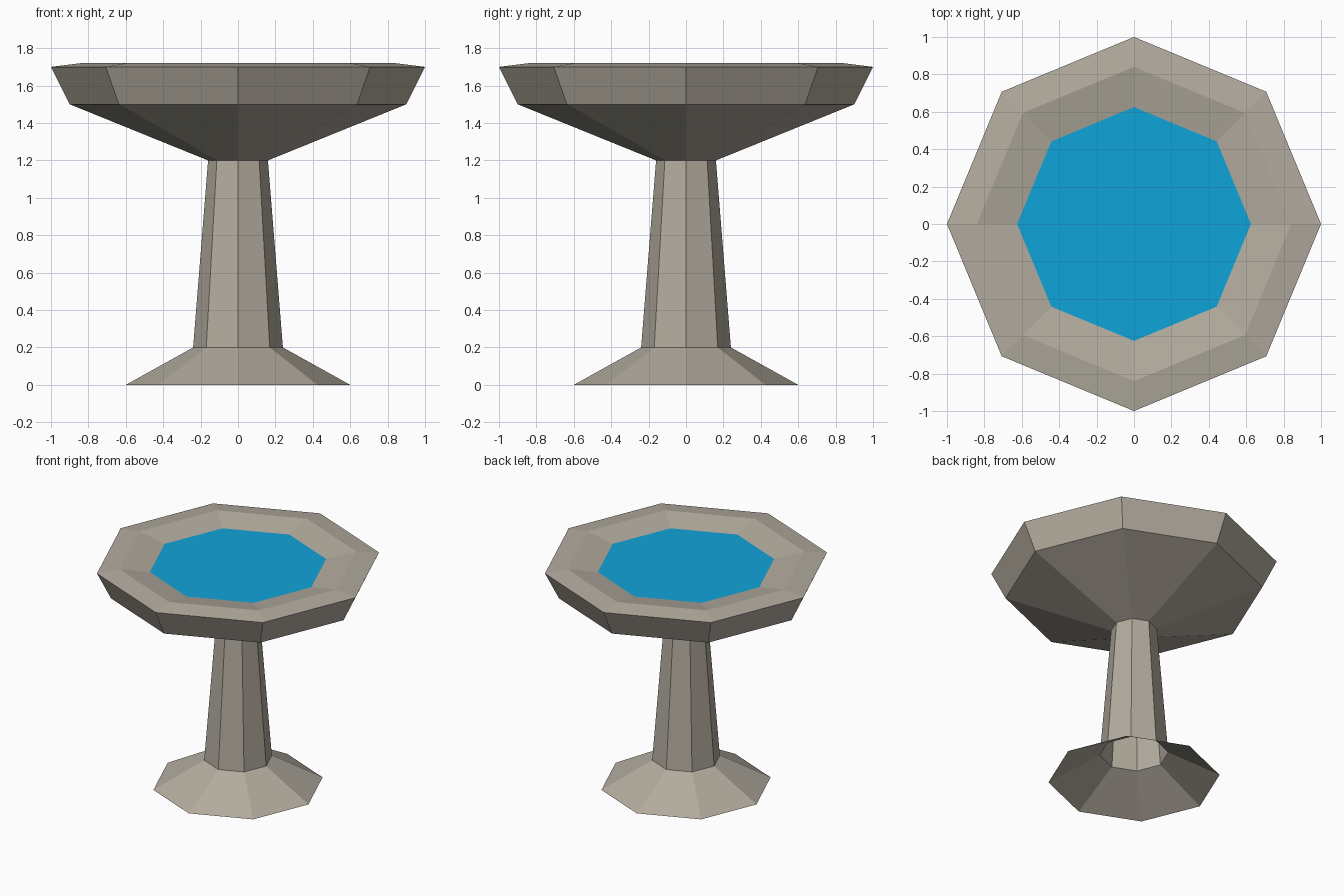
import bpy
import bmesh
from math import cos, sin, pi

SIDES = 8

cube = bpy.data.objects.get("Cube")
if cube:
    bpy.data.objects.remove(cube, do_unlink=True)


def make_material(name, rgb):
    mat = bpy.data.materials.new(name)
    mat.use_nodes = True
    mat.diffuse_color = (*rgb, 1)
    mat.node_tree.nodes["Principled BSDF"].inputs["Base Color"].default_value = (*rgb, 1)
    return mat


def lathe(name, profile, mat, cap=False):
    """Turn (radius, height) points into a flat-sided shell, listed so faces point outward."""
    bm = bmesh.new()
    rings = [[bm.verts.new((r * cos(2 * pi * i / SIDES), r * sin(2 * pi * i / SIDES), z))
              for i in range(SIDES)] for r, z in profile]
    for low, high in zip(rings, rings[1:]):
        for i in range(SIDES):
            j = (i + 1) % SIDES
            bm.faces.new((low[i], low[j], high[j], high[i]))
    if cap:
        bm.faces.new(rings[-1])
    mesh = bpy.data.meshes.new(name)
    bm.to_mesh(mesh)
    bm.free()
    mesh.materials.append(mat)
    obj = bpy.data.objects.new(name, mesh)
    bpy.context.collection.objects.link(obj)
    return obj


stone = make_material("warm grey stone", (0.45, 0.41, 0.345))
water = make_material("blue water", (0.005, 0.37, 0.70))

# Flared foot and tapered pillar, hollow and open underneath
lathe("foot", [(0.6, 0), (0.24, 0.2)], stone)
lathe("pillar", [(0.24, 0.2), (0.16, 1.2)], stone)

# Basin: sloping underside, outer wall, raised lip and inner slope
lathe("basin", [(0.16, 1.2), (0.9, 1.5), (1.0, 1.7), (0.84, 1.72), (0.625, 1.68)], stone)

# Water surface filling the basin
lathe("water_surface", [(0.625, 1.68)], water, cap=True)
